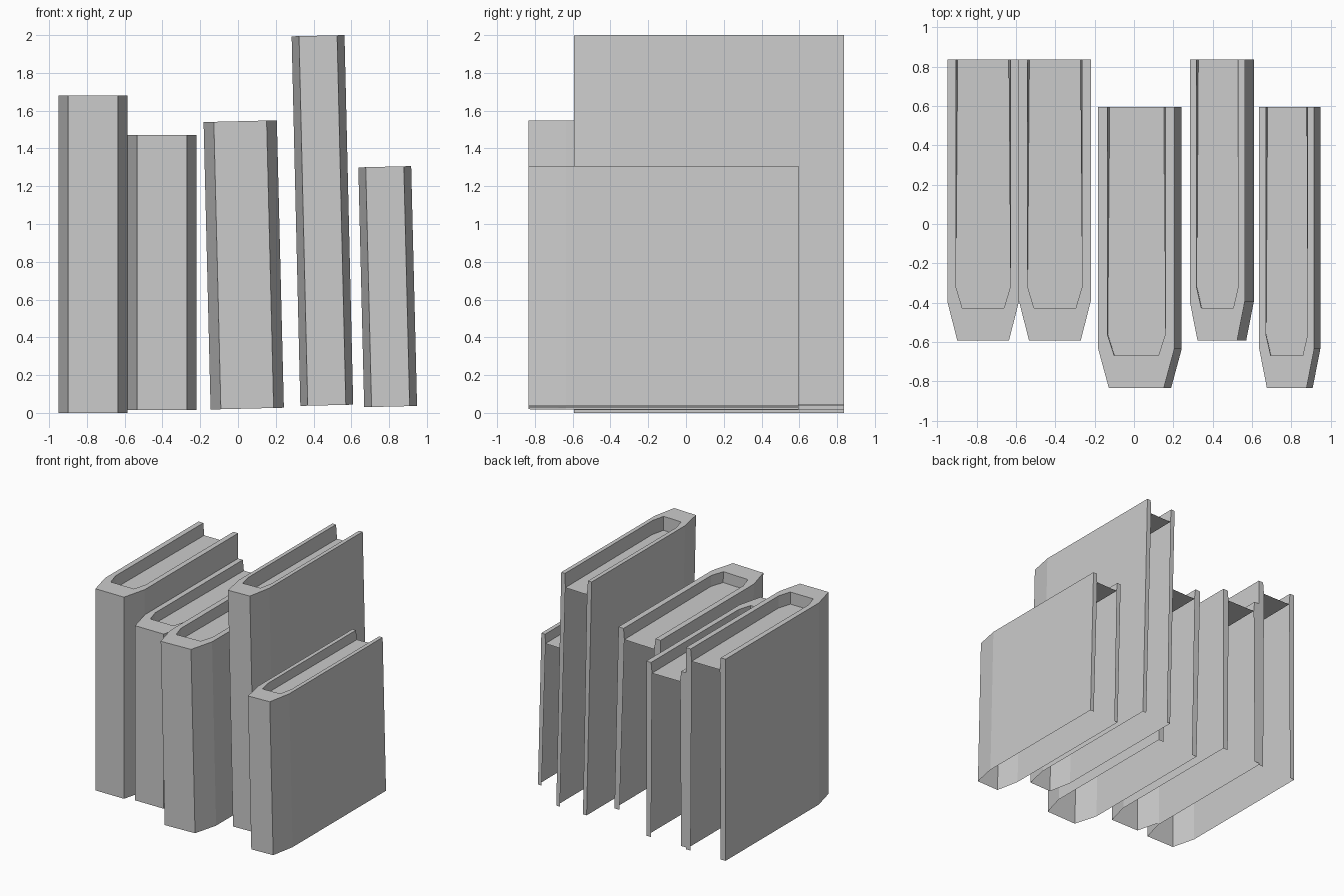
import bpy, bmesh, math

if "Cube" in bpy.data.objects:
    bpy.data.objects.remove(bpy.data.objects["Cube"])

SPINE = 0.20      # length of the chamfer beside the spine
DEPTH = 1.43      # spine to fore edge


def outline(w, side, corner, front, shoulder, back):
    """Open U-shaped plan of a book, from back left round the spine to back right."""
    left = [(side[0], back), (side[1], shoulder), (corner, front)]
    return left + [(w - x, y) for x, y in reversed(left)]


def book(name, x, y, z, w, h, tilt):
    bm = bmesh.new()

    def ring(points, height):
        return [bm.verts.new((px, py, height)) for px, py in points]

    def bridge(a, b):
        for i in range(len(a) - 1):
            bm.faces.new((a[i], a[i + 1], b[i + 1], b[i]))

    outer = outline(w, (0, 0), 0.14 * w, 0, SPINE, DEPTH)
    inner = outline(w, (0.12 * w, 0.12 * w), 0.21 * w, 0.165, 0.275, DEPTH)
    sheet = outline(w, (0.145 * w, 0.12 * w), 0.21 * w, 0.165, 0.275, DEPTH)
    base, top = ring(outer, 0), ring(outer, h)
    rim, pages = ring(inner, h), ring(sheet, 0.94 * h)

    bridge(base, top)      # cover
    bridge(top, rim)       # top edge of the cover
    bridge(rim, pages)     # recess walls
    bm.faces.new(pages)    # page tops
    # back edges of the two boards; underside and fore edge stay open
    for i, s in ((0, 0.12 * w), (-1, 0.88 * w)):
        foot = bm.verts.new((s, DEPTH, 0))
        bm.faces.new((base[i], top[i], rim[i], pages[i], foot))

    bmesh.ops.recalc_face_normals(bm, faces=bm.faces[:])
    mesh = bpy.data.meshes.new(name)
    bm.to_mesh(mesh)
    bm.free()
    obj = bpy.data.objects.new(name, mesh)
    obj.location = (x, y, z)
    obj.rotation_euler.y = math.radians(tilt)
    bpy.context.collection.objects.link(obj)


# Row of books: left x, spine y, bottom z, width, height, lean
book("book_far_left", -0.95, -0.593, 0.0, 0.365, 1.68, 0)
book("book_left", -0.585, -0.593, 0.015, 0.365, 1.455, 0)
book("book_middle", -0.145, -0.835, 0.018, 0.388, 1.522, -1.4)
book("book_tall", 0.33, -0.593, 0.037, 0.28, 1.957, -1.35)
book("book_right", 0.668, -0.835, 0.03, 0.28, 1.27, -1.4)
